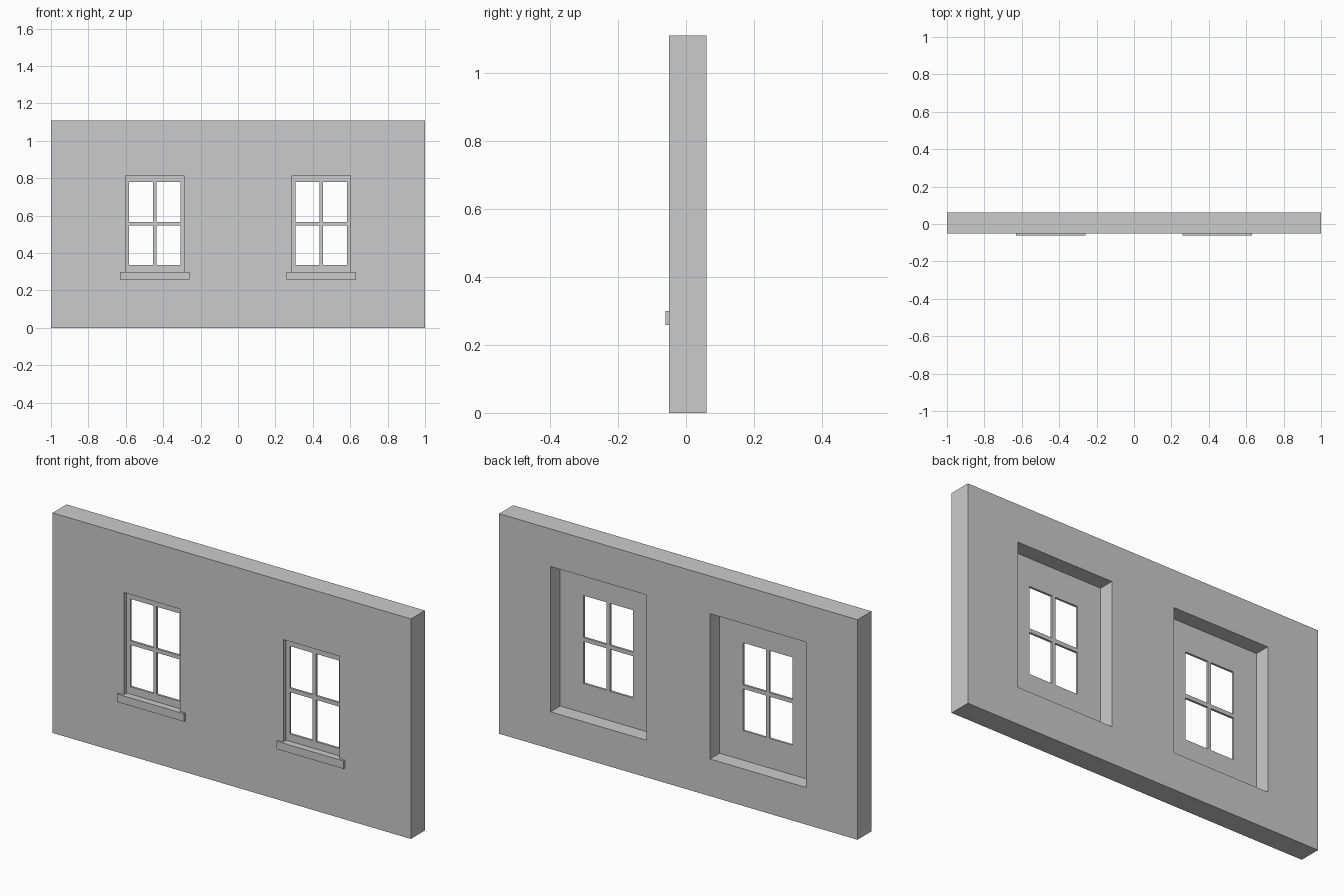
import bpy, bmesh
from mathutils import Vector

if "Cube" in bpy.data.objects:
    bpy.data.objects.remove(bpy.data.objects["Cube"])


def box(name, x, y, z):
    """Axis-aligned box from (min, max) ranges."""
    bm = bmesh.new()
    bmesh.ops.create_cube(bm, size=1)
    lo, hi = Vector((x[0], y[0], z[0])), Vector((x[1], y[1], z[1]))
    bmesh.ops.scale(bm, vec=hi - lo, verts=bm.verts)
    bmesh.ops.translate(bm, vec=(lo + hi) / 2, verts=bm.verts)
    mesh = bpy.data.meshes.new(name)
    bm.to_mesh(mesh)
    bm.free()
    obj = bpy.data.objects.new(name, mesh)
    bpy.context.collection.objects.link(obj)
    return obj


def carve(target, x, y, z):
    """Cut a box out of the target and remove the cutter."""
    cutter = box("cutter", x, y, z)
    cutter.hide_render = True
    mod = target.modifiers.new("carve", 'BOOLEAN')
    mod.operation = 'DIFFERENCE'
    mod.solver = 'EXACT'
    mod.object = cutter
    bpy.context.view_layer.objects.active = target
    bpy.ops.object.modifier_apply(modifier=mod.name)
    bpy.data.objects.remove(cutter)


FRONT, BACK = -0.05, 0.061
FRAME_FRONT, FRAME_BACK = -0.027, -0.016

wall = box("wall", (-1, 1), (FRONT, BACK), (0, 1.11))

for side, cx in (("left", -0.445), ("right", 0.445)):
    # deep recess on the inside, shallow reveal on the outside
    carve(wall, (cx - 0.268, cx + 0.268), (FRAME_BACK, 0.2), (0.187, 0.92))
    carve(wall, (cx - 0.157, cx + 0.157), (-0.2, FRAME_FRONT), (0.299, 0.815))
    # four panes, leaving the frame and glazing bars
    for x in ((cx - 0.137, cx - 0.009), (cx + 0.009, cx + 0.137)):
        for z in ((0.336, 0.547), (0.567, 0.779)):
            carve(wall, x, (-0.2, 0.2), z)
    # projecting outer sill
    box(side + "_sill", (cx - 0.187, cx + 0.187), (-0.061, FRONT), (0.259, 0.299))
